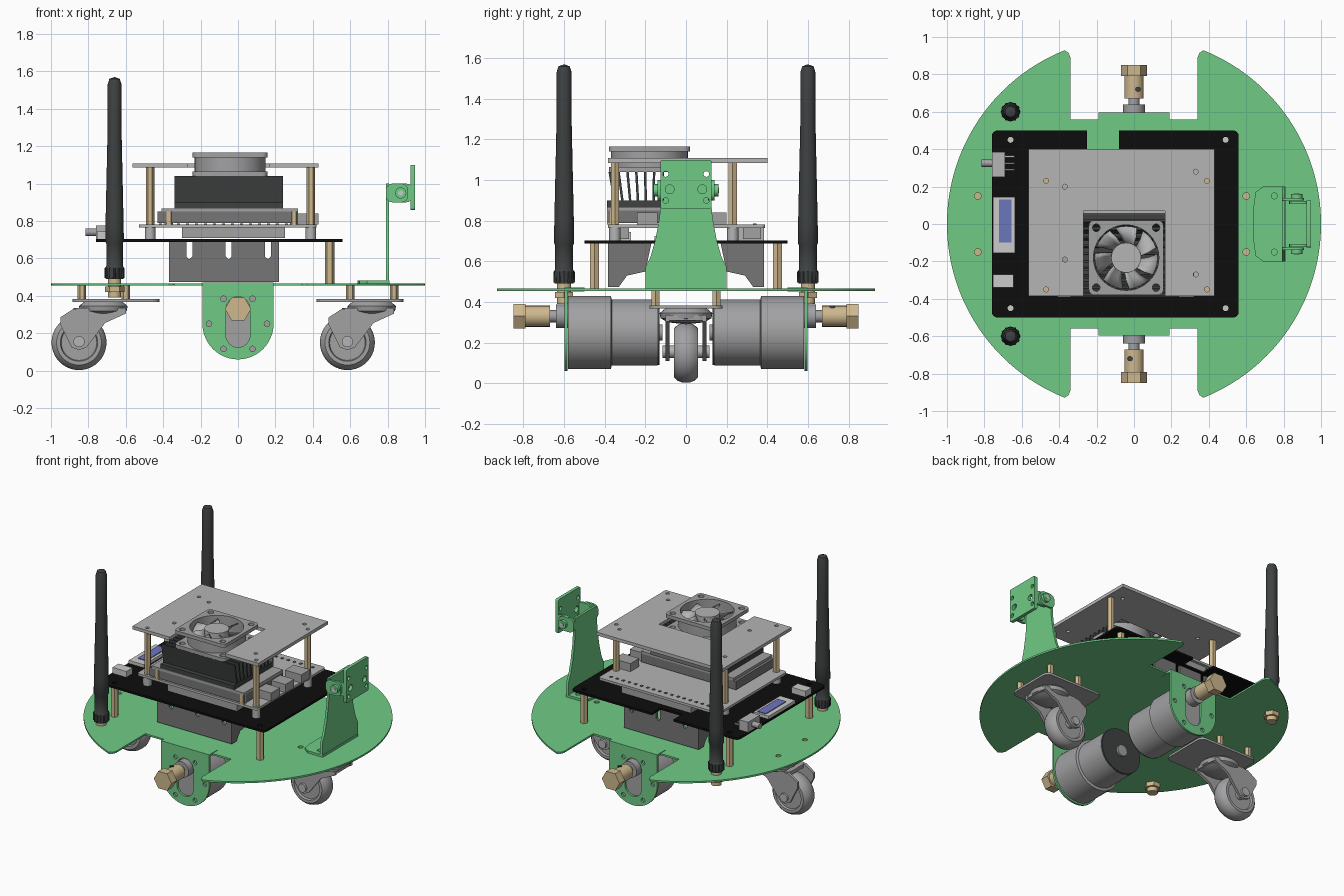
import bpy, bmesh
from math import sin, cos, pi, acos, radians
from mathutils import Vector

old = bpy.data.objects.get("Cube")
if old:
    bpy.data.objects.remove(old, do_unlink=True)


def material(name, r, g, b):
    m = bpy.data.materials.new(name)
    m.use_nodes = True
    m.diffuse_color = (r, g, b, 1)
    m.node_tree.nodes["Principled BSDF"].inputs["Base Color"].default_value = (r, g, b, 1)
    return m


green = material("green paint", .16, .6, .24)
silver = material("light grey", .46, .46, .46)
steel = material("steel grey", .36, .36, .37)
shade = material("dark grey metal", .18, .18, .18)
brass = material("brass", .62, .48, .27)
black = material("black board", .004, .004, .004)
rubber = material("charcoal", .05, .055, .055)
blue = material("blue screen", .15, .18, .5)
white = material("off white", .6, .6, .6)

# Maps local (u, v, w) to world, w being the extrusion axis
AXES = {"x": lambda u, v, w: Vector((w, u, v)),
        "y": lambda u, v, w: Vector((u, w, v)),
        "z": lambda u, v, w: Vector((u, v, w))}


def finish(name, mat, bm, smooth=True):
    bmesh.ops.remove_doubles(bm, verts=bm.verts, dist=.0001)
    bmesh.ops.recalc_face_normals(bm, faces=bm.faces)
    mesh = bpy.data.meshes.new(name)
    bm.to_mesh(mesh)
    bm.free()
    mesh.materials.clear()
    mesh.materials.append(mat)
    for p in mesh.polygons:
        p.material_index = 0
        p.use_smooth = smooth
    mesh.set_sharp_from_angle(angle=radians(32))
    ob = bpy.data.objects.new(name, mesh)
    bpy.context.collection.objects.link(ob)
    return ob


def plate(name, mat, loops, lo, hi, axis="z"):
    """Extrude an outline with optional hole loops between lo and hi."""
    cu = bpy.data.curves.new(name, "CURVE")
    cu.dimensions, cu.fill_mode, cu.extrude = "2D", "BOTH", (hi - lo) / 2
    for loop in loops:
        sp = cu.splines.new("POLY")
        sp.points.add(len(loop) - 1)
        for p, (u, v) in zip(sp.points, loop):
            p.co = (u, v, 0, 1)
        sp.use_cyclic_u = True
    tmp = bpy.data.objects.new(name, cu)
    mesh = bpy.data.meshes.new_from_object(tmp)
    bm = bmesh.new()
    bm.from_mesh(mesh)
    for v in bm.verts:
        v.co = AXES[axis](v.co.x, v.co.y, v.co.z + (lo + hi) / 2)
    bpy.data.objects.remove(tmp)
    bpy.data.curves.remove(cu)
    bpy.data.meshes.remove(mesh)
    return finish(name, mat, bm)


def lathe(name, mat, profile, u, v, axis="z", n=32, closed=False):
    """Revolve (radius, height) pairs round an axis through (u, v)."""
    bm = bmesh.new()
    rings = [[bm.verts.new(AXES[axis](u + r * cos(2 * pi * i / n), v + r * sin(2 * pi * i / n), h))
              for i in range(n)] for r, h in profile]
    pairs = list(zip(rings, rings[1:])) + ([(rings[-1], rings[0])] if closed else [])
    for a, b in pairs:
        for i in range(n):
            j = (i + 1) % n
            bm.faces.new((a[i], a[j], b[j], b[i]))
    bmesh.ops.dissolve_degenerate(bm, edges=bm.edges, dist=.00001)
    return finish(name, mat, bm)


def rod(name, mat, u, v, r, lo, hi, axis="z", n=24):
    return lathe(name, mat, [(0, lo), (r, lo), (r, hi), (0, hi)], u, v, axis, n)


def circ(u, v, r, n=16):
    return [(u + r * cos(2 * pi * i / n), v + r * sin(2 * pi * i / n)) for i in range(n)]


def rrect(u0, v0, u1, v1, r=.02):
    corners = [(u1 - r, v1 - r), (u0 + r, v1 - r), (u0 + r, v0 + r), (u1 - r, v0 + r)]
    return [(u + r * cos((k + t / 4) * pi / 2), v + r * sin((k + t / 4) * pi / 2))
            for k, (u, v) in enumerate(corners) for t in range(5)]


def box(name, mat, u0, v0, u1, v1, lo, hi):
    return plate(name, mat, [[(u0, v0), (u1, v0), (u1, v1), (u0, v1)]], lo, hi)


SIDES = ((-1, "front"), (1, "back"))
ENDS = ((-1, "right"), (1, "left"))

# Round base plate with a notch at each drive motor
a = acos(.37)
half = [(.34, -.56), (.34, -.89), (.35, -.915)]
half += [(cos(a * t / 32), sin(a * t / 32)) for t in range(-32, 33)]
half += [(.35, .915), (.34, .89), (.34, .56)]
holes = [circ(x, y, .018) for x in (-.835, .6) for y in (-.15, .15)]
plate("base_plate", green, [half + [(-x, -y) for x, y in half]] + holes, .455, .467)

# Drive motors, hanging brackets and shaft couplers
MZ, SZ = .25, .33
for s, side in SIDES:
    outline = [(-.19, .46), (-.19, MZ)]
    outline += [(.19 * cos(pi + pi * t / 24), MZ + .19 * sin(pi + pi * t / 24)) for t in range(1, 24)]
    outline += [(.19, MZ), (.19, .46)]
    slot = [(.065 * cos(pi * t / 12), (SZ if t <= 12 else .19) + .065 * sin(pi * t / 12)) for t in range(25)]
    bolts = [circ(.155 * cos(k * pi / 3), MZ + .155 * sin(k * pi / 3), .015) for k in range(6)]
    lo, hi = sorted((s * .583, s * .597))
    plate(side + "_motor_bracket", green, [outline, slot] + bolts, lo, hi, "y")
    lo, hi = sorted((s * .5, s * .597))
    box(side + "_bracket_flange", green, -.19, lo, .19, hi, .453, .471)
    lathe(side + "_motor", steel, [(0, s * .58), (.18, s * .58), (.18, s * .37), (.162, s * .365),
          (.162, s * .14), (0, s * .14)], 0, MZ, "y", 48)
    rod(side + "_motor_end_cap", rubber, 0, MZ, .16, s * .14, s * .13, "y", 48)
    rod(side + "_motor_rear_boss", steel, 0, MZ, .04, s * .13, s * .115, "y")
    lathe(side + "_motor_shaft", steel, [(0, s * .58), (.058, s * .58), (.058, s * .64), (.03, s * .64),
          (.03, s * .68), (0, s * .68)], 0, SZ, "y")
    rod(side + "_coupler", brass, 0, SZ, .052, s * .67, s * .8, "y")
    rod(side + "_coupler_hex", brass, 0, SZ, .07, s * .79, s * .85, "y", 6)
    rod(side + "_set_screw", rubber, .02 * s, s * .72, .014, SZ + .04, SZ + .054)

# Swivel casters
for wx, s, side in ((-.85, -1, "right"), (.585, 1, "left")):
    lo, hi = sorted((s * .42, s * .885))
    plate(side + "_caster_plate", steel, [rrect(lo, -.18, hi, .18, .04)], .367, .383)
    for x in (.6, .835):
        for y in (-.15, .15):
            rod(side + "_caster_standoff", brass, s * x, y, .022, .38, .456, n=6)
    lathe(side + "_caster_swivel", steel, [(0, .29), (.09, .3), (.125, .32), (.13, .345), (.1, .37), (0, .37)],
          wx + .13, 0)
    fork = [(-.04, -.03), (-.1, .09), (-.1, .13), (-.03, .175), (.25, .18), (.25, .15), (.14, .1), (.04, -.03), (0, -.045)]
    for t, _ in SIDES:
        lo, hi = sorted((t * .08, t * .1))
        plate(side + "_caster_fork", steel, [[(wx + u, .155 + v) for u, v in fork]], lo, hi, "y")
    plate(side + "_fork_crown", steel, [rrect(wx - .03, -.1, wx + .25, .1, .04)], .31, .335)
    wheel = [(0, -.045), (.095, -.045), (.1, -.06), (.12, -.06), (.138, -.04), (.147, -.015)]
    lathe(side + "_caster_wheel", steel, wheel + [(r, -h) for r, h in reversed(wheel)], wx, .15, "y", 40)
    rod(side + "_caster_axle", silver, wx, .155, .03, -.115, .115, "y")

# Antennas
for s, side in SIDES:
    lathe(side + "_antenna", rubber, [(0, .49), (.047, .49), (.05, .55), (.044, .56), (.044, .68), (.05, .69),
          (.048, .8), (.037, 1.3), (.037, 1.53), (.028, 1.56), (0, 1.57)], -.66, s * .6)
    for k in range(12):
        q = k * pi / 6
        rod(side + "_antenna_grip", rubber, -.66 + .047 * cos(q), s * .6 + .047 * sin(q), .007, .495, .55, n=6)
    rod(side + "_antenna_nut", brass, -.66, s * .6, .052, .42, .45, n=6)
    rod(side + "_antenna_connector", brass, -.66, s * .6, .035, .39, .5)

# Black carrier board on standoffs
notched = rrect(-.76, -.5, .56, .5, .03)
cut = [(-.08, .5), (-.08, .4), (-.25, .4), (-.25, .5)]
plate("carrier_board", black, [notched[:5] + cut + notched[5:]] +
      [circ(x, y, .016) for x in (-.66, .49) for y in (-.45, .45)], .688, .703)
for x in (-.66, .49):
    for y in (-.45, .45):
        rod("carrier_standoff", brass, x, y, .026, .465, .688, n=6)
        rod("standoff_tip", white, x, y, .015, .688, .69)

# Hollow tray below the carrier board
wall = [(-.37, .475), (.22, .475), (.22, .69)]
for x in (.16, -.05, -.26):
    wall += [(x + .016, .69), (x + .016, .61), (x, .595), (x - .016, .61), (x - .016, .69)]
wall += [(-.37, .69)]
for s, side in SIDES:
    lo, hi = sorted((s * .365, s * .385))
    plate(side + "_tray_wall", shade, [wall], lo, hi, "y")
    gusset = [(s * y, z) for y, z in ((.385, .69), (.385, .475), (.33, .475), (.29, .53), (.2, .55), (.17, .69))]
    for x in (-.37, .2):
        plate(side + "_tray_gusset", shade, [gusset], x, x + .02, "x")

# Display, power jack and socket on the carrier board
box("display_panel", white, -.755, -.155, -.635, .145, .7, .725)
box("display_screen", blue, -.722, -.1, -.655, .13, .725, .73)
box("power_jack", silver, -.76, .25, -.69, .385, .7, .775)
rod("power_jack_barrel", steel, .325, .74, .02, -.815, -.75, "x")
for y in (.29, .325, .36):
    box("jack_pin", silver, -.69, y - .005, -.64, y + .005, .72, .73)
box("side_socket", white, -.755, -.34, -.645, -.27, .7, .745)

# Computer board with its connectors
plate("computer_board", silver, [rrect(-.53, -.385, .42, .39)], .765, .782)
for x in (-.47, .39):
    for y in (-.35, .23):
        rod("board_spacer", silver, x, y, .028, .703, .765)
        rod("deck_standoff", brass, x, y, .023, .782, 1.085, n=6)
for k in range(18):
    x = -.47 + k * .048
    box("header_pin", shade, x, .33, x + .016, .346, .78, .787)
for y in (-.24, -.08, .1):
    box("edge_socket", steel, .3, y, .43, y + .1, .78, .84)
for y in (-.37, .28):
    box("lower_socket", steel, -.3, y, .25, y + .09, .71, .765)

# Processor module and finned heat sink
box("module_base", shade, -.43, -.385, .32, .05, .79, .85)
box("module_cap", steel, -.41, -.39, .32, .05, .85, .868)
for x in (-.37, .3):
    rod("module_screw", brass, x, -.37, .022, .782, .85, n=6)
box("heat_sink_base", rubber, -.34, -.39, .24, .05, .868, .9)
for k in range(10):
    y = -.35 + k * .038
    top = y + (y + .18) * .15
    plate("heat_sink_fin", rubber, [[(y - .006, .89), (y + .006, .89), (top + .006, 1.04), (top - .006, 1.04)]],
          -.34, .24, "x")
box("heat_sink_back", shade, -.34, .048, .24, .06, .868, 1.03)

# Top deck with an opening round the fan
deck = [(-.565, -.385), (-.27, -.385), (-.27, .07), (.165, .07), (.165, -.385), (.43, -.385), (.43, .4), (-.565, .4)]
spots = [(-.47, .23), (.39, .23), (-.47, -.35), (.39, -.35), (-.37, .2), (.33, .28), (-.37, -.19), (.33, -.27)]
plate("top_deck", silver, [deck] + [circ(x, y, .013) for x, y in spots], 1.085, 1.108)

# Cooling fan
FX, FY = -.042, -.18
for z in (1.04, 1.14):
    frame = [rrect(FX - .2, FY - .2, FX + .2, FY + .2, .03), circ(FX, FY, .175, 40)]
    frame += [circ(FX + i * .16, FY + j * .16, .02) for i in (-1, 1) for j in (-1, 1)]
    plate("fan_flange", steel, frame, z, z + .025)
lathe("fan_shroud", steel, [(.175, 1.045), (.19, 1.045), (.19, 1.16), (.175, 1.16)], FX, FY, n=40, closed=True)
rod("fan_hub", silver, FX, FY, .08, 1.05, 1.155, n=32)
bm = bmesh.new()
for k in range(7):
    rows = []
    for t in range(5):
        q = 2 * pi * k / 7 + t * .17
        rows.append([bm.verts.new((FX + r * cos(q + r * 2), FY + r * sin(q + r * 2), 1.145 - t * .018))
                     for r in (.075, .12, .168)])
    for p, q in zip(rows, rows[1:]):
        for i in range(2):
            bm.faces.new((p[i], p[i + 1], q[i + 1], q[i]))
finish("fan_blades", silver, bm).modifiers.new("thickness", "SOLIDIFY").thickness = .006

# Sensor mast, tilting ears and sensor plate
foot = [(.81, -.2), (.81, .2), (.69, .2), (.65, .17), (.64, .1), (.64, -.1), (.65, -.17), (.69, -.2)]
plate("mast_foot", green, [foot] + [[p for p in circ(.75, y, .016)] for y in (-.15, .15)], .467, .483)
edge = [(.2, .47), (.2, .57), (.175, .62), (.15, .71), (.13, .82), (.125, .88), (.125, 1)]
plate("mast", green, [edge + [(-y, z) for y, z in reversed(edge)]], .79, .807, "x")
for s, side in ENDS:
    for y, u0, u1 in ((.125, .79, .91), (.108, .83, .935)):
        lo, hi = sorted((s * y, s * (y + .015)))
        plate(side + "_tilt_ear", green, [rrect(u0, .9, u1, 1, .035)], lo, hi, "y")
    rod(side + "_tilt_bolt", green, .87, .95, .03, s * .135, s * .16, "y")
    rod(side + "_tilt_bolt_tip", white, .87, .95, .014, s * .16, s * .163, "y")
dots = [circ(y, z, .014) for y in (-.1, .1) for z in (.9, 1.03)] + [circ(y, .955, .022) for y in (-.08, .08)]
plate("sensor_plate", green, [rrect(-.125, .86, .125, 1.1, .01)] + dots, .922, .945, "x")
